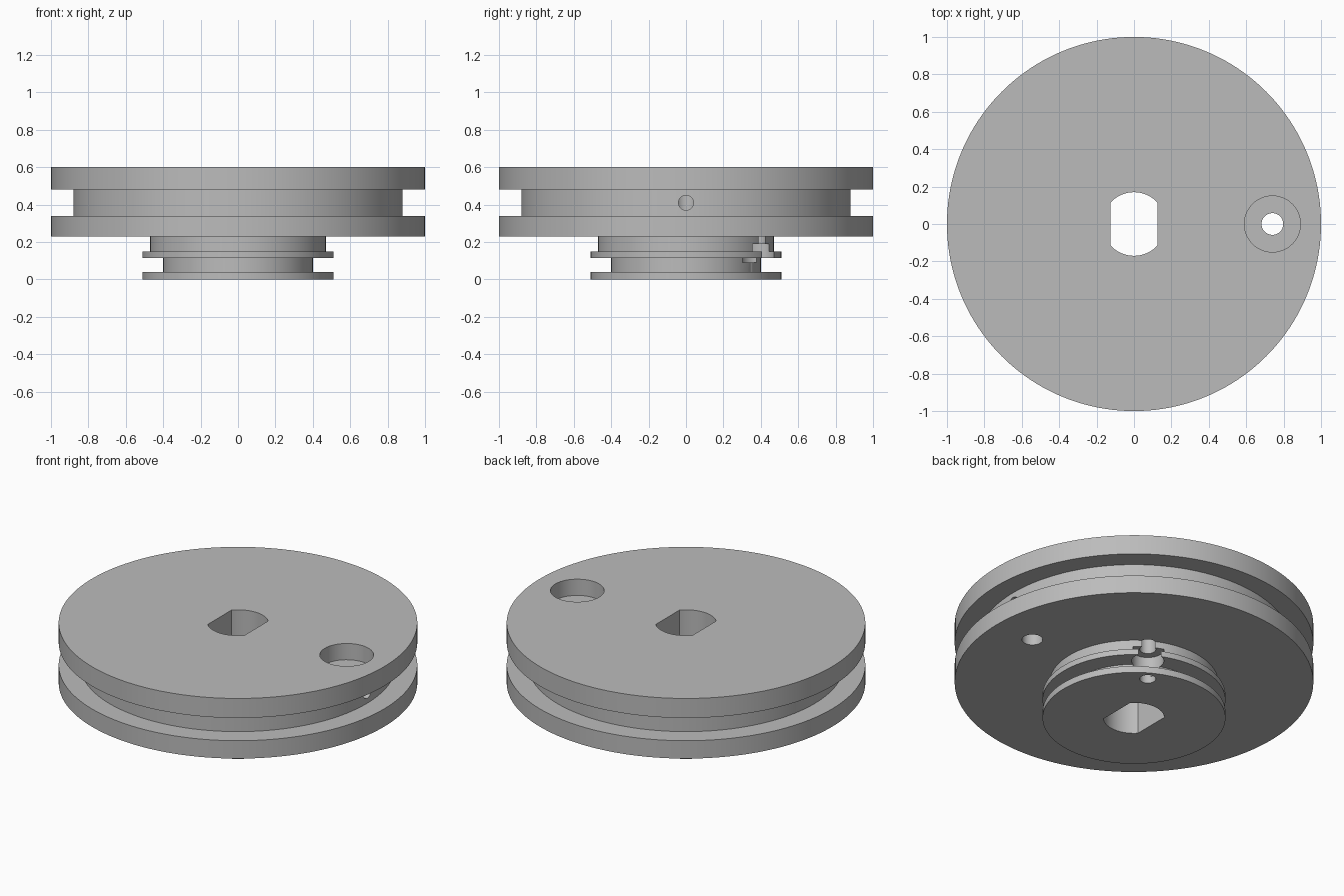
import bpy
import bmesh
from math import acos, cos, sin, pi, radians
from mathutils import Matrix, Vector

old = bpy.data.objects.get("Cube")
if old:
    bpy.data.objects.remove(old, do_unlink=True)

grey = bpy.data.materials.new("plain grey")
grey.use_nodes = True
colour = (0.5, 0.5, 0.5, 1)
grey.diffuse_color = colour
grey.node_tree.nodes["Principled BSDF"].inputs["Base Color"].default_value = colour


def add_object(name, bm):
    bmesh.ops.recalc_face_normals(bm, faces=bm.faces)
    mesh = bpy.data.meshes.new(name)
    bm.to_mesh(mesh)
    bm.free()
    mesh.materials.append(grey)
    ob = bpy.data.objects.new(name, mesh)
    bpy.context.collection.objects.link(ob)
    return ob


def lathe(name, profile, steps=160):
    """Turn an outline of (radius, height) points around z, with flat end caps."""
    bm = bmesh.new()
    verts = [bm.verts.new((r, 0, z)) for r, z in profile]
    edges = [bm.edges.new(pair) for pair in zip(verts, verts[1:])]
    bmesh.ops.spin(bm, geom=verts + edges, axis=(0, 0, 1), cent=(0, 0, 0),
                   angle=2 * pi, steps=steps, use_merge=True)
    bmesh.ops.remove_doubles(bm, verts=bm.verts, dist=0.0001)
    bmesh.ops.holes_fill(bm, edges=[e for e in bm.edges if e.is_boundary], sides=0)
    return add_object(name, bm)


def prism(name, outline, bottom, top):
    bm = bmesh.new()
    face = bm.faces.new([bm.verts.new((x, y, bottom)) for x, y in outline])
    new = bmesh.ops.extrude_face_region(bm, geom=[face])["geom"]
    bmesh.ops.translate(bm, vec=(0, 0, top - bottom),
                        verts=[v for v in new if isinstance(v, bmesh.types.BMVert)])
    return add_object(name, bm)


# Stepped wheel: small grooved spool, hub and large grooved rim
wheel = lathe("double_pulley", [
    (0.51, 0), (0.51, 0.04), (0.40, 0.04), (0.40, 0.115),
    (0.51, 0.115), (0.51, 0.15), (0.47, 0.15), (0.47, 0.23),
    (1, 0.23), (1, 0.34), (0.88, 0.34), (0.88, 0.48), (1, 0.48), (1, 0.6)])

# Shaft bore with two flat sides
bore_radius, flat = 0.17, 0.125
start = acos(flat / bore_radius)
arc = [start + (pi - 2 * start) * i / 24 for i in range(25)]
bore = [(bore_radius * cos(a + turn), bore_radius * sin(a + turn))
        for turn in (0, pi) for a in arc]
cutters = [prism("shaft_bore_cutter", bore, -0.1, 0.7)]


def drill(name, centre, profile):
    cutter = lathe(name, profile, 48)
    cutter.data.transform(Matrix.Translation(centre))
    cutters.append(cutter)


# Cord anchor in the large rim: through hole with a wide recess on top
drill("rim_anchor_cutter", Vector((0.74, 0, 0)),
      [(0.058, 0.1), (0.058, 0.5), (0.15, 0.5), (0.15, 0.7)])

# Cord anchor in the spool: narrow hole with a wide pocket along its middle
angle = radians(60)
drill("spool_anchor_cutter", Vector((cos(angle), sin(angle), 0)) * 0.442,
      [(0.045, -0.1), (0.045, 0.09), (0.09, 0.09), (0.09, 0.19),
       (0.045, 0.19), (0.045, 0.4)])

# Sideways cord hole from the rim groove to the anchor hole
side_hole = lathe("cord_hole_cutter", [(0.04, 0.74), (0.04, 0.95)], 48)
side_hole.data.transform(Matrix.Translation((0, 0, 0.41)) @ Matrix.Rotation(pi / 2, 4, "Y"))
cutters.append(side_hole)

# Cut every hole, then keep only the finished wheel
for cutter in cutters:
    cutter.hide_render = True
    mod = wheel.modifiers.new(cutter.name, "BOOLEAN")
    mod.operation = "DIFFERENCE"
    mod.solver = "EXACT"
    mod.object = cutter
bpy.context.view_layer.update()
finished = bpy.data.meshes.new_from_object(
    wheel.evaluated_get(bpy.context.evaluated_depsgraph_get()))
wheel.modifiers.clear()
wheel.data = finished
for cutter in cutters:
    bpy.data.objects.remove(cutter, do_unlink=True)

for ob in bpy.context.selected_objects:
    ob.select_set(False)
wheel.select_set(True)
bpy.context.view_layer.objects.active = wheel
bpy.ops.object.shade_smooth_by_angle(angle=radians(30))
